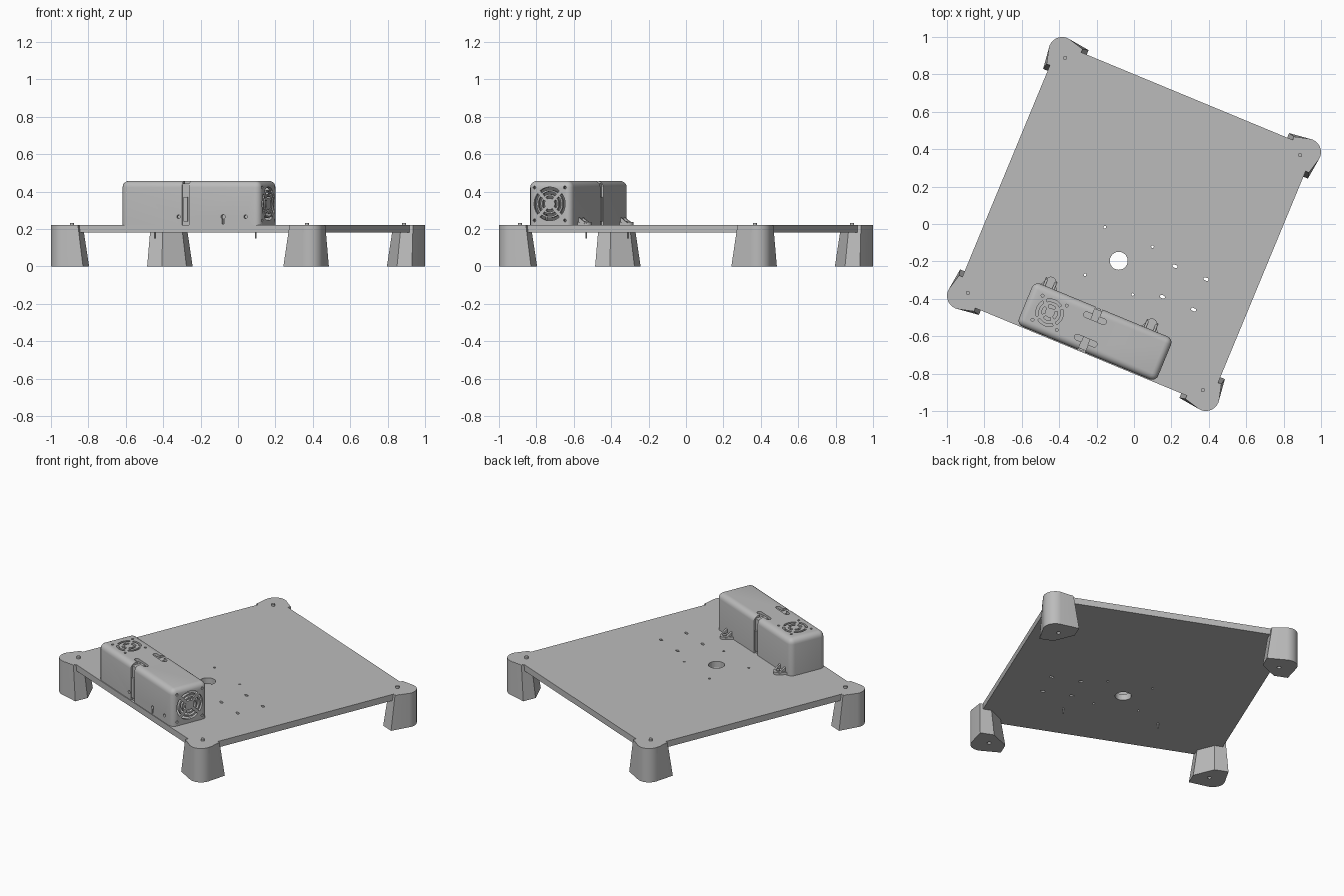
import bpy, bmesh
from math import radians, sin, cos, pi
from mathutils import Matrix, Vector

if "Cube" in bpy.data.objects:
    bpy.data.objects.remove(bpy.data.objects["Cube"], do_unlink=True)

TURN = radians(-22.5)      # the whole model is turned about z
DECK, TOP = 0.18, 0.22     # underside and top of the plate

grey = bpy.data.materials.new("light_grey")
grey.use_nodes = True
grey.diffuse_color = (0.5, 0.5, 0.5, 1)
grey.node_tree.nodes["Principled BSDF"].inputs["Base Color"].default_value = (0.5, 0.5, 0.5, 1)


def arc(cx, cy, r, a0=0, a1=360, n=16):
    """Points on an arc; a full circle leaves out the repeated end."""
    m = n if a1 - a0 == 360 else n - 1
    angles = [radians(a0 + (a1 - a0) * i / m) for i in range(n)]
    return [(cx + r * cos(a), cy + r * sin(a)) for a in angles]


def loft(bm, low, high, z0, z1, frame=Matrix()):
    """Solid between two outlines with equal point counts."""
    a = [bm.verts.new(frame @ Vector((x, y, z0))) for x, y in low]
    b = [bm.verts.new(frame @ Vector((x, y, z1))) for x, y in high]
    faces = [bm.faces.new(a), bm.faces.new(b)]
    for i in range(len(a)):
        j = (i + 1) % len(a)
        faces.append(bm.faces.new((a[i], a[j], b[j], b[i])))
    bmesh.ops.recalc_face_normals(bm, faces=faces)


def prism(bm, outline, z0, z1, frame=Matrix()):
    loft(bm, outline, outline, z0, z1, frame)


def rect(x0, x1, y0, y1):
    return [(x0, y0), (x1, y0), (x1, y1), (x0, y1)]


def block(x, y, z, bevel):
    """Box with rounded sides and top, flat underneath."""
    bm = bmesh.new()
    prism(bm, rect(*x, *y), *z)
    edges = [e for e in bm.edges if any(v.co.z > z[0] + 0.001 for v in e.verts)]
    bmesh.ops.bevel(bm, geom=edges, offset=bevel, segments=5, profile=0.5, affect='EDGES')
    return bm


def finish(name, bm, smooth=True):
    mesh = bpy.data.meshes.new(name)
    bm.to_mesh(mesh)
    bm.free()
    mesh.materials.append(grey)
    ob = bpy.data.objects.new(name, mesh)
    ob.rotation_euler.z = TURN
    bpy.context.collection.objects.link(ob)
    if smooth:
        select(ob)
        bpy.ops.object.shade_smooth_by_angle(angle=radians(30))
    return ob


def select(ob):
    bpy.ops.object.select_all(action='DESELECT')
    ob.select_set(True)
    bpy.context.view_layer.objects.active = ob


def cut(ob, bm):
    cutter = finish("cutter", bm, False)
    cutter.hide_render = True
    bpy.context.view_layer.update()
    mod = ob.modifiers.new("cut", 'BOOLEAN')
    mod.operation, mod.solver, mod.object = 'DIFFERENCE', 'EXACT', cutter
    select(ob)
    # keep the cut ahead of any smoothing
    bpy.ops.object.modifier_move_to_index(modifier="cut", index=0)
    bpy.ops.object.modifier_apply(modifier="cut")
    bpy.data.objects.remove(cutter, do_unlink=True)


def spin(points, q):
    c, s = round(cos(q * pi / 2)), round(sin(q * pi / 2))
    return [(c * x - s * y, s * x + c * y) for x, y in points]


# Plate with a rounded ear at each corner
rounded = arc(0.71, 0.71, 0.072, -10, 100, 12)
ear = [(0.74, 0.615), (0.758, 0.615)] + rounded + [(0.615, 0.758), (0.615, 0.74)]
bm = bmesh.new()
prism(bm, [p for q in range(4) for p in spin(ear, q)], DECK, TOP)
plate = finish("plate", bm)

# Holes through the plate
bm = bmesh.new()
prism(bm, arc(0, -0.213, 0.048, n=32), 0.1, 0.3)
for sx in (-1, 1):
    for sy in (-1, 1):
        prism(bm, arc(sx * 0.138, -0.213 + sy * 0.138, 0.007), 0.1, 0.3)
        x, y = 0.379 + sx * 0.09, -0.213 + sy * 0.088
        slot = arc(x + 0.006, y, 0.008, -90, 90, 8) + arc(x - 0.006, y, 0.008, 90, 270, 8)
        prism(bm, slot, 0.1, 0.3)
cut(plate, bm)

# Legs, wider at the foot, each with a pin on top and a hole below
foot = [(0.68, 0.58), (0.766, 0.58)] + rounded + [(0.58, 0.766), (0.58, 0.68)]
neck = [(0.69, 0.612), (0.759, 0.612)] + rounded + [(0.612, 0.759), (0.612, 0.69)]
for q, place in enumerate(("back_left", "back_right", "front_right", "front_left")):
    bm = bmesh.new()
    loft(bm, spin(foot, q), spin(neck, q), 0, TOP - 0.001)
    leg = finish(place + "_leg", bm)
    bm = bmesh.new()
    prism(bm, spin(arc(0.68, 0.68, 0.012), q), -0.1, 0.05)
    cut(leg, bm)
    bm = bmesh.new()
    prism(bm, spin(arc(0.68, 0.68, 0.011), q), TOP - 0.01, 0.233)
    finish(place + "_pin", bm)

# Hollow housing on the plate
X, Y, Z = (-0.375, 0.43), (-0.735, -0.487), (TOP, 0.457)
MID = -0.611
housing = finish("housing", block(X, Y, Z, 0.035))
cut(housing, block((X[0] + 0.018, X[1] - 0.018), (Y[0] + 0.018, Y[1] - 0.018),
                   (0.1, Z[1] - 0.018), 0.02))


def grille(bm, rings, screw, frame, z0, z1):
    """Rings of curved slots with four screw holes."""
    for r0, r1 in rings:
        gap = 0.6 / r1
        for q in range(4):
            a, b = 45 + 90 * q + gap, 135 + 90 * q - gap
            prism(bm, arc(0, 0, r1, a, b, 9) + arc(0, 0, r0, a, b, 9)[::-1], z0, z1, frame)
    for sx in (-1, 1):
        for sy in (-1, 1):
            prism(bm, arc(sx * screw, sy * screw, 0.008, n=10), z0, z1, frame)


def frame(right, up, out, origin):
    m = Matrix((right, up, out)).transposed().to_4x4()
    m.translation = origin
    return m


U, V, W = Vector((1, 0, 0)), Vector((0, 1, 0)), Vector((0, 0, 1))
bm = bmesh.new()
grille(bm, [(0.06, 0.074), (0.026, 0.042)], 0.07, frame(U, V, W, (-0.235, MID, Z[1])), -0.05, 0.05)
grille(bm, [(0.075, 0.09), (0.052, 0.066), (0.03, 0.043)], 0.088,
       frame(V, W, U, (X[1], MID, 0.334)), -0.05, 0.05)
# Long slots on top
for y in (-0.675, -0.545):
    slot = arc(0.05, y, 0.015, -90, 90, 8) + arc(-0.05, y, 0.015, 90, 270, 8)
    prism(bm, slot, 0.4, 0.5)
# Keyhole and round holes in the front wall
wall = frame(U, W, V, (0, Y[0], 0))
prism(bm, arc(0.218, 0.265, 0.012, -65, 245, 14) + [(0.213, 0.226), (0.223, 0.226)], -0.05, 0.05, wall)
for x in (0.348, -0.04):
    prism(bm, arc(x, 0.265, 0.01), -0.05, 0.05, wall)
cut(housing, bm)

# Clip channels down the front and back walls
bm = bmesh.new()
prism(bm, rect(-0.02, 0.02, -0.8, -0.685), 0.1, 0.5)
prism(bm, rect(-0.02, 0.02, -0.535, -0.42), 0.1, 0.5)
cut(housing, bm)

# Clips set back in the channels
for name, side in (("front_clip", -1), ("back_clip", 1)):
    y = MID + side * 0.124
    bm = bmesh.new()
    steps = [(0.010, TOP), (0.010, 0.443), (0.075, 0.443), (0.075, 0.425), (0.026, 0.425), (0.026, TOP)]
    prism(bm, [(y - side * d, z) for d, z in steps], -0.02, 0.02, frame(V, W, U, (0, 0, 0)))
    a, b = sorted((y - side * 0.001, y - side * 0.012))
    prism(bm, rect(-0.012, 0.012, a, b), 0.24, 0.37)
    finish(name, bm, False)

# Mounting tabs behind the housing, with gussets and screws
for name, x in (("right_tab", -0.292), ("left_tab", 0.292)):
    y = -0.456
    bm = bmesh.new()
    outline = [(x + 0.055, Y[1] - 0.01), (x + 0.04, Y[1] + 0.01)]
    outline += arc(x, y, 0.028, 10, 170, 10) + [(x - 0.04, Y[1] + 0.01), (x - 0.055, Y[1] - 0.01)]
    prism(bm, outline, TOP, 0.236)
    for s in (-1, 1):
        base = x + s * 0.026
        tri = [(Y[1] - 0.01, TOP), (y + 0.012, 0.23), (Y[1] - 0.01, 0.27)]
        prism(bm, tri, base - 0.006, base + 0.006, frame(V, W, U, (0, 0, 0)))
    finish(name, bm)
    bm = bmesh.new()
    prism(bm, arc(x, y, 0.005, n=10), 0.148, 0.24)
    prism(bm, arc(x, y, 0.012), 0.2365, 0.243)
    finish(name + "_screw", bm)
